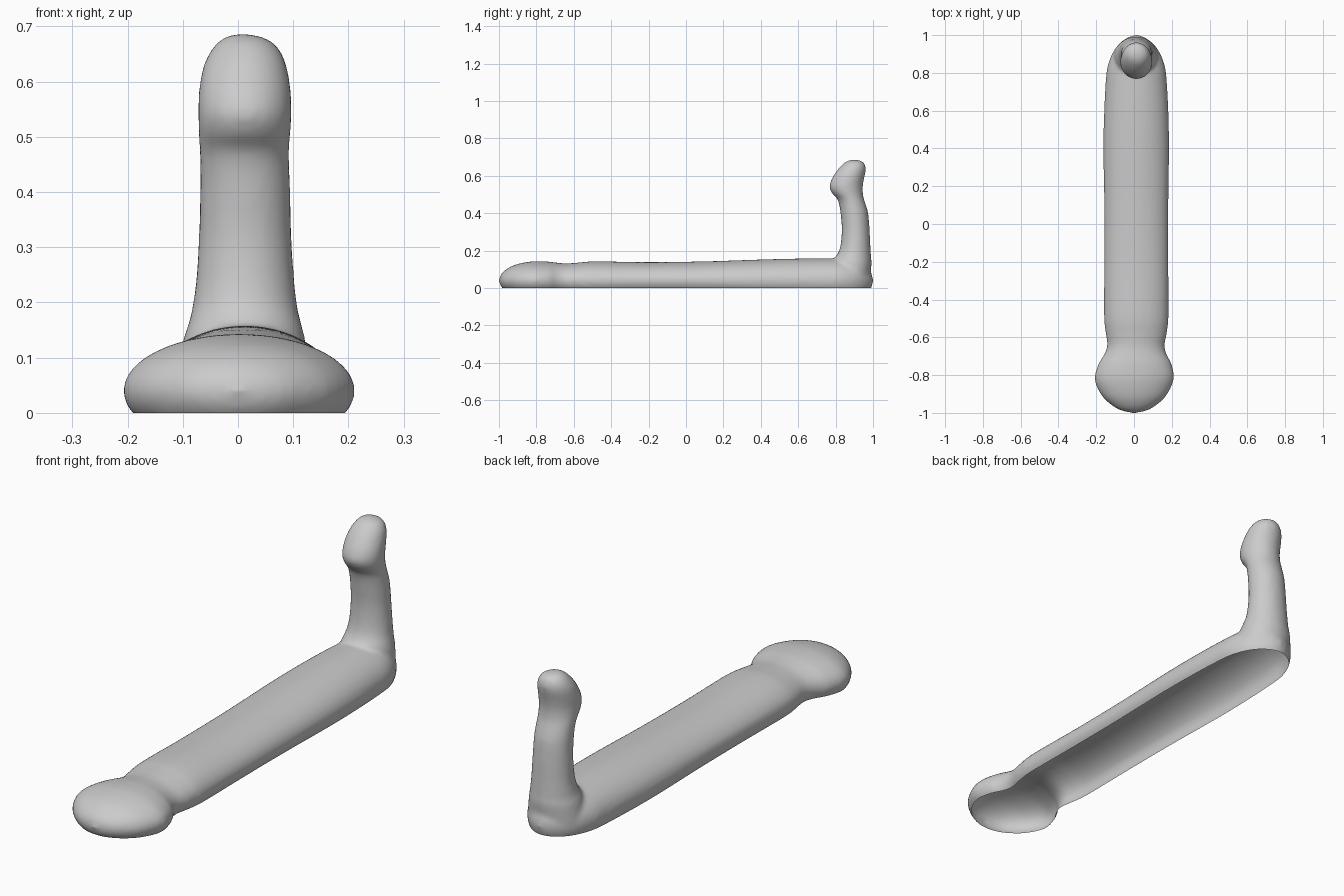
import bpy, bmesh, math
from mathutils import Vector

cube = bpy.data.objects.get("Cube")
if cube:
    bpy.data.objects.remove(cube, do_unlink=True)

SIDES, STEPS = 40, 4

grey = bpy.data.materials.new("plain_grey")
grey.use_nodes = True
grey.diffuse_color = (0.6, 0.6, 0.6, 1)
grey.node_tree.nodes["Principled BSDF"].inputs["Base Color"].default_value = (0.6, 0.6, 0.6, 1)


def smooth_stations(rows):
    """Catmull-Rom interpolation between hand-placed stations."""
    pts = [Vector(r) for r in rows]
    out = []
    for i in range(len(pts) - 1):
        a, b = pts[max(i - 1, 0)], pts[i]
        c, d = pts[i + 1], pts[min(i + 2, len(pts) - 1)]
        for k in range(STEPS):
            t = k / STEPS
            out.append(0.5 * (2 * b + (c - a) * t + (2 * a - 5 * b + 4 * c - d) * t * t
                              + (3 * b - a - 3 * c + d) * t ** 3))
    return out + [pts[-1]]


def loft(bm, rows, place):
    """Closed tube through elliptical rings; place() maps a station and angle to a point."""
    rings = [[bm.verts.new(place(s, math.tau * k / SIDES)) for k in range(SIDES)]
             for s in smooth_stations(rows)]
    for r0, r1 in zip(rings, rings[1:]):
        for k in range(SIDES):
            n = (k + 1) % SIDES
            bm.faces.new((r0[k], r0[n], r1[n], r1[k]))
    bm.faces.new(rings[0])
    bm.faces.new(rings[-1])


# Long base: y, half width, top height
base = [(-1, .01, .045), (-.985, .075, .078), (-.95, .13, .107), (-.9, .177, .128),
        (-.82, .21, .142), (-.74, .193, .141), (-.69, .165, .135), (-.64, .152, .131),
        (-.57, .163, .136), (-.48, .171, .142), (-.2, .17, .138), (.1, .17, .142),
        (.4, .174, .152), (.6, .17, .157), (.75, .162, .158), (.83, .153, .157),
        (.9, .128, .15), (.95, .094, .13), (.985, .05, .09), (1, .008, .05)]
MID = .04


def base_point(s, a):
    y, half, top = s
    cx = .012 * min(1, max(0, (y + .85) / .25))
    return (cx + half * math.cos(a), y, MID + (top - MID) * math.sin(a))


# Upright: z, front y, back y, left x, right x
upright = [(.06, .79, .985, -.11, .13), (.13, .785, .992, -.1, .122),
           (.16, .795, .99, -.09, .115), (.19, .815, .988, -.083, .108),
           (.24, .828, .985, -.076, .102), (.32, .833, .981, -.071, .097),
           (.4, .826, .974, -.069, .095), (.45, .818, .96, -.069, .093),
           (.48, .806, .95, -.07, .093), (.505, .782, .946, -.071, .095),
           (.54, .767, .945, -.072, .097), (.58, .778, .951, -.071, .096),
           (.62, .802, .96, -.065, .09), (.65, .826, .96, -.053, .08),
           (.675, .855, .945, -.033, .058), (.686, .885, .91, -.008, .022)]


def upright_point(s, a):
    z, front, back, left, right = s
    return ((left + right) / 2 + (right - left) / 2 * math.cos(a),
            (front + back) / 2 + (back - front) / 2 * math.sin(a), z)


bm = bmesh.new()
loft(bm, base, base_point)
loft(bm, upright, upright_point)
bmesh.ops.recalc_face_normals(bm, faces=bm.faces)
mesh = bpy.data.meshes.new("hollow_body")
bm.to_mesh(mesh)
bm.free()
body = bpy.data.objects.new("hollow_body", mesh)
bpy.context.collection.objects.link(body)

# Fuse the two volumes and soften the joint
fuse = body.modifiers.new("fuse", "REMESH")
fuse.mode = "VOXEL"
fuse.voxel_size = .01
soften = body.modifiers.new("soften", "SMOOTH")
soften.factor = .5
soften.iterations = 6
bpy.context.view_layer.objects.active = body
body.select_set(True)
for name in ("fuse", "soften"):
    bpy.ops.object.modifier_apply(modifier=name)

# Open the underside at ground level, leaving a thin shell
bm = bmesh.new()
bm.from_mesh(body.data)
bmesh.ops.bisect_plane(bm, geom=bm.verts[:] + bm.edges[:] + bm.faces[:],
                       plane_co=(0, 0, 0), plane_no=(0, 0, -1), clear_outer=True)
bm.to_mesh(body.data)
bm.free()
body.data.materials.clear()
body.data.materials.append(grey)
bpy.ops.object.shade_smooth()
